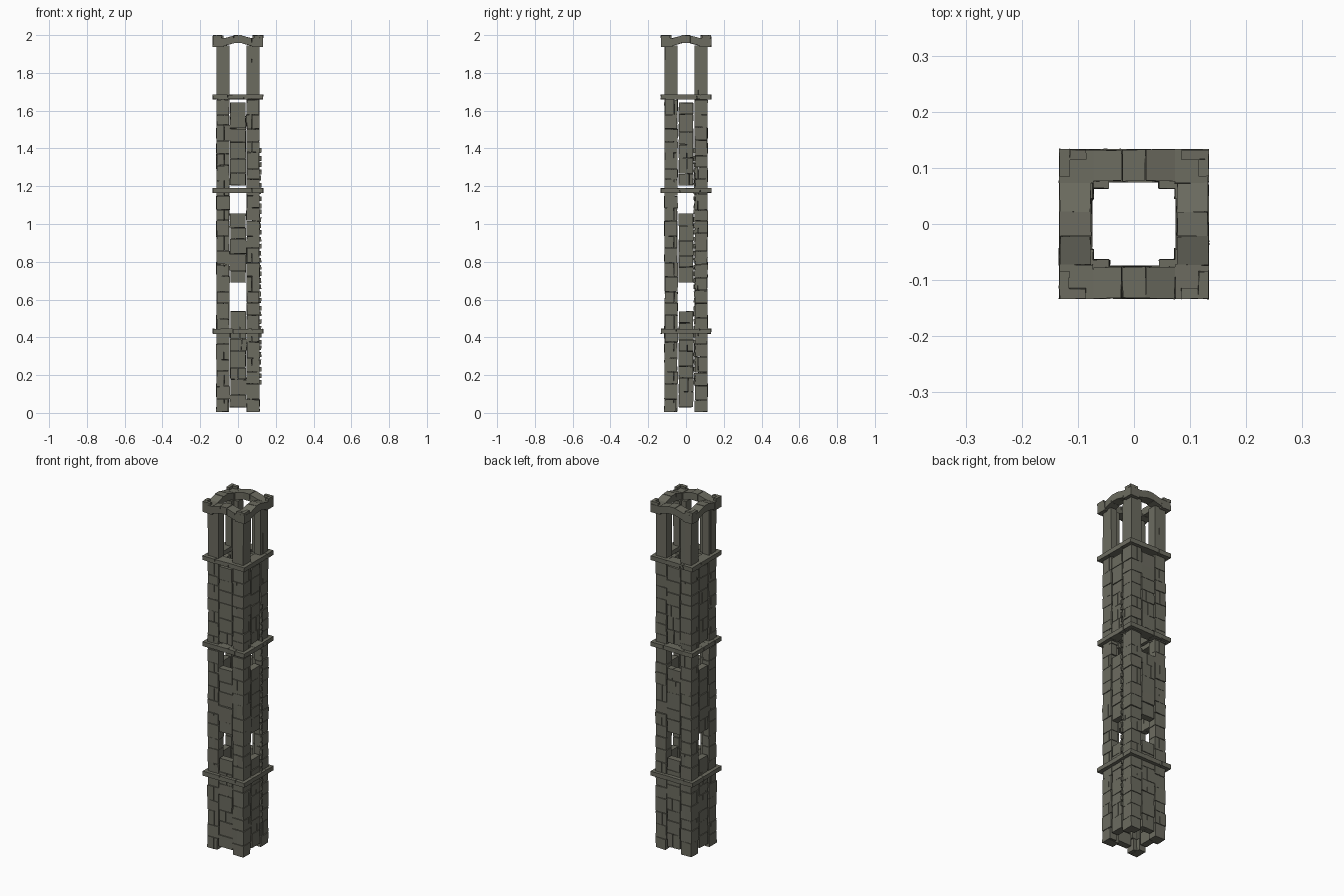
import bpy, bmesh, random
from mathutils import Matrix, Vector

if "Cube" in bpy.data.objects:
    bpy.data.objects.remove(bpy.data.objects["Cube"])

random.seed(7)
stone = bpy.data.materials.new("grey_olive_stone")
stone.diffuse_color = (0.15, 0.149, 0.117, 1)
stone.use_nodes = True
stone.node_tree.nodes["Principled BSDF"].inputs["Base Color"].default_value = stone.diffuse_color


def brick(bm, lo, hi, jitter=0.0012, turn=0, rise=(0, 0)):
    """Slightly irregular block; turn = quarter turns about z, rise = z lift at low/high x."""
    spin = Matrix.Rotation(turn * 1.5707963, 3, 'Z')
    verts = []
    for z in (lo[2], hi[2]):
        for x, y, r in ((lo[0], lo[1], rise[0]), (hi[0], lo[1], rise[1]),
                        (hi[0], hi[1], rise[1]), (lo[0], hi[1], rise[0])):
            p = Vector((x, y, z + r)) + Vector([random.uniform(-jitter, jitter) for _ in range(3)])
            p.z = min(2.0, max(0.0, p.z))
            verts.append(bm.verts.new(spin @ p))
    for f in ((3, 2, 1, 0), (4, 5, 6, 7), (0, 1, 5, 4), (1, 2, 6, 5), (2, 3, 7, 6), (3, 0, 4, 7)):
        bm.faces.new([verts[i] for i in f])


def finish(bm, name):
    mesh = bpy.data.meshes.new(name)
    bm.to_mesh(mesh)
    bm.free()
    mesh.materials.append(stone)
    bpy.context.collection.objects.link(bpy.data.objects.new(name, mesh))


def courses(z0, z1, step=0.072):
    """Uneven course heights with open joints."""
    n = max(1, round((z1 - z0) / step))
    cuts = [z0 + (z1 - z0) * i / n for i in range(n + 1)]
    for i in range(1, n):
        cuts[i] += random.uniform(-0.012, 0.012)
    return [(a, b - 0.0025) for a, b in zip(cuts, cuts[1:])]


SIDES = ("front", "right", "back", "left")
W = 0.114       # half width of the shaft
INNER = 0.075   # half width of the hollow

# Corner columns: L-shaped stacks of bricks, then plain lantern posts
for turn, side in enumerate(SIDES):
    bm = bmesh.new()
    thick_x, thick_y = (0.040, 0.049) if turn % 2 == 0 else (0.049, 0.040)
    stack = courses(0.006, 1.66)
    for i, (a, b) in enumerate(stack):
        o = W + random.uniform(-0.002, 0.001)
        end = -0.045 + random.uniform(-0.003, 0.002)
        if i == 0:
            end = -0.052
        if i % 2:   # alternate which arm runs through the corner
            brick(bm, (-o, -o, a), (end, -o + thick_y, b), turn=turn)
            brick(bm, (-o, -o + thick_y + 0.001, a), (-o + thick_x, -0.046, b), turn=turn)
        else:
            brick(bm, (-o, -o, a), (-o + thick_x, -0.046, b), turn=turn)
            brick(bm, (-o + thick_x + 0.001, -o, a), (end, -o + thick_y, b), turn=turn)
    finish(bm, side + "_corner_column")

    bm = bmesh.new()
    brick(bm, (-0.113, -0.113, 1.68), (-0.045, -0.113 + thick_y, 1.945), turn=turn)
    brick(bm, (-0.113, -0.113 + thick_y, 1.68), (-0.113 + thick_x, -0.045, 1.945), turn=turn)
    finish(bm, side + "_lantern_post")

# Wall panels between the columns, leaving window openings on every side
for turn, side in enumerate(SIDES):
    bm = bmesh.new()
    for z0, z1 in ((0.03, 0.54), (0.69, 1.058), (1.205, 1.645)):
        for a, b in courses(z0, z1):
            o = W - 0.001 + random.uniform(-0.002, 0.0015)
            if turn % 2:
                l, r = -0.038, 0.038
            else:
                l, r = -0.042 + random.uniform(-0.002, 0.003), 0.041 + random.uniform(-0.002, 0.003)
            if random.random() < 0.3:   # some courses split in two
                m = random.uniform(-0.02, 0.02)
                brick(bm, (l, -o, a), (m - 0.0012, -INNER, b), turn=turn)
                brick(bm, (m + 0.0012, -o, a), (r, -INNER, b), turn=turn)
            else:
                brick(bm, (l, -o, a), (r, -INNER, b), turn=turn)
    finish(bm, side + "_wall_panel")

# Row of proud chips along one joint of the right wall
bm = bmesh.new()
for i in range(35):
    z = 0.15 + i * 0.036 + random.uniform(-0.004, 0.004)
    brick(bm, (0.108, 0.041, z), (0.123, 0.049, z + 0.024), 0.0015)
finish(bm, "right_joint_chips")

# Three projecting string courses
for name, z in (("lower", 0.42), ("middle", 1.165), ("upper", 1.66)):
    bm = bmesh.new()
    for turn in range(4):
        xs = (-0.133, -0.045 + random.uniform(-0.02, 0.02), 0.04 + random.uniform(-0.02, 0.02), 0.074)
        for l, r in zip(xs, xs[1:]):
            brick(bm, (l, -0.133, z), (r - 0.001, -INNER, z + 0.025), turn=turn)
    finish(bm, name + "_ledge")

# Crowning ring: corner blocks with caps, joined by shallow arches
bm = bmesh.new()
for turn in range(4):
    brick(bm, (-0.133, -0.133, 1.937), (-0.073, -0.073, 1.984), turn=turn)
    brick(bm, (-0.133, -0.133, 1.984), (-0.085, -0.115, 1.999), turn=turn)
    brick(bm, (-0.133, -0.115, 1.984), (-0.115, -0.085, 1.999), turn=turn)
finish(bm, "crown_corners")
bm = bmesh.new()
for turn in range(4):
    y0, y1 = -0.132, -0.077
    brick(bm, (-0.073, y0, 1.943), (-0.022, y1, 1.983), turn=turn, rise=(0, 0.014))
    brick(bm, (-0.021, y0, 1.958), (0.021, y1, 1.999), turn=turn)
    brick(bm, (0.022, y0, 1.943), (0.073, y1, 1.983), turn=turn, rise=(0.014, 0))
finish(bm, "crown_arches")
